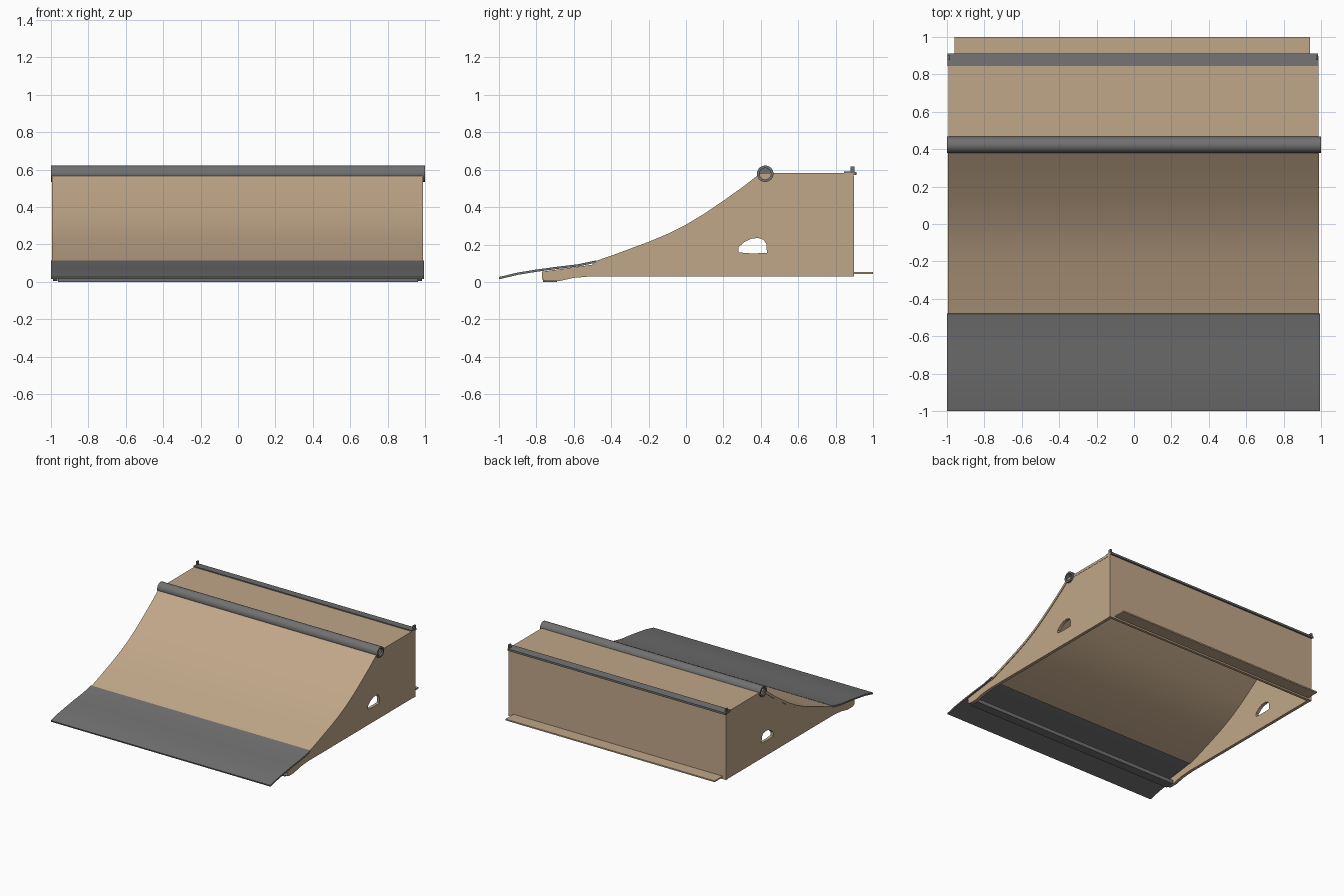
import bpy, bmesh, math

if "Cube" in bpy.data.objects:
    bpy.data.objects.remove(bpy.data.objects["Cube"])


def material(name, rgb):
    m = bpy.data.materials.new(name)
    m.diffuse_color = (*rgb, 1)
    m.use_nodes = True
    m.node_tree.nodes["Principled BSDF"].inputs["Base Color"].default_value = m.diffuse_color
    return m


WOOD = material("tan plywood", (0.53, 0.385, 0.25))
STEEL = material("grey steel", (0.165, 0.165, 0.165))


def finish(ob, mat):
    ob.data.materials.clear()
    ob.data.materials.append(mat)
    bpy.ops.object.select_all(action='DESELECT')
    ob.select_set(True)
    bpy.context.view_layer.objects.active = ob
    bpy.ops.object.shade_smooth_by_angle(angle=math.radians(30))


def prism(name, loops, x0, x1, mat):
    """Extrude closed (y, z) loops along x; inner loops become holes."""
    cu = bpy.data.curves.new(name, 'CURVE')
    cu.dimensions = '2D'
    cu.fill_mode = 'BOTH'
    cu.extrude = (x1 - x0) / 2
    for pts in loops:
        s = cu.splines.new('POLY')
        s.points.add(len(pts) - 1)
        for p, (y, z) in zip(s.points, pts):
            p.co = (y, z, 0, 1)
        s.use_cyclic_u = True
    tmp = bpy.data.objects.new(name + "_outline", cu)
    bpy.context.collection.objects.link(tmp)
    bpy.context.view_layer.update()
    dg = bpy.context.evaluated_depsgraph_get()
    me = bpy.data.meshes.new_from_object(tmp.evaluated_get(dg))
    bpy.data.objects.remove(tmp)
    bm = bmesh.new()
    bm.from_mesh(me)
    bmesh.ops.remove_doubles(bm, verts=bm.verts, dist=1e-5)
    for v in bm.verts:                      # (y, z, x) -> (x, y, z)
        y, z, x = v.co
        v.co = (x + (x0 + x1) / 2, y, z)
    bmesh.ops.recalc_face_normals(bm, faces=bm.faces)
    bm.to_mesh(me)
    bm.free()
    ob = bpy.data.objects.new(name, me)
    bpy.context.collection.objects.link(ob)
    finish(ob, mat)
    return ob


def rect(y0, y1, z0, z1):
    return [(y0, z0), (y1, z0), (y1, z1), (y0, z1)]


def sheet(top, t):
    """Closed outline of a bent sheet below its top line."""
    low = []
    for i, (y, z) in enumerate(top):
        a, b = top[max(i - 1, 0)], top[min(i + 1, len(top) - 1)]
        dy, dz = b[0] - a[0], b[1] - a[1]
        n = math.hypot(dy, dz)
        low.append((y + dz / n * t, z - dy / n * t))
    return top + low[::-1]


# Riding surface and entry plate
ramp = [(-0.50, 0.106), (-0.4, 0.14), (-0.3, 0.177), (-0.2, 0.214), (-0.1, 0.256),
        (0.0, 0.306), (0.1, 0.366), (0.2, 0.434), (0.3, 0.505), (0.4, 0.582)]
plate = [(-1.0, 0.026), (-0.9, 0.05), (-0.8, 0.066), (-0.7, 0.08),
         (-0.58, 0.094), (-0.48, 0.115)]
prism("ramp_surface", [sheet(ramp, 0.02)], -0.995, 0.99, WOOD)
prism("entry_plate", [sheet(plate, 0.012)], -1.0, 0.995, STEEL)

# Side panels with rounded hand holes
side = [(0.89, 0.03), (-0.5, 0.03), (-0.6, 0.022), (-0.68, 0.004), (-0.75, 0.004),
        (-0.77, 0.015), (-0.77, 0.055), (-0.6, 0.078), (-0.5, 0.092)]
side += [(y, z - 0.015) for y, z in ramp[1:]] + [(0.42, 0.57), (0.89, 0.57)]
hole = [(0.28, 0.158), (0.28, 0.185), (0.31, 0.212), (0.345, 0.23), (0.385, 0.235),
        (0.415, 0.225), (0.43, 0.2), (0.432, 0.155), (0.35, 0.152)]
for name, x in (("left", -0.99), ("right", 0.96)):
    prism(name + "_side_panel", [side, hole], x, x + 0.025, WOOD)

# Deck, back panel and rear foot flange
prism("deck", [rect(0.40, 0.895, 0.562, 0.583)], -0.992, 0.987, WOOD)
prism("back_panel", [rect(0.875, 0.897, 0.03, 0.565)], -0.992, 0.987, WOOD)
prism("rear_flange", [rect(0.89, 1.0, 0.043, 0.054)], -0.96, 0.94, WOOD)

# Steel cross bar under the entry plate
prism("toe_bar", [rect(-0.765, -0.69, 0.0, 0.03)], -0.962, 0.962, STEEL)

# Rear deck edging with end stubs
prism("deck_edging", [[(0.845, 0.578), (0.912, 0.570), (0.912, 0.586), (0.845, 0.591)]],
      -0.998, 0.985, STEEL)
for name, x in (("left", -0.998), ("right", 0.972)):
    prism(name + "_edging_stub", [rect(0.878, 0.9, 0.585, 0.616)], x, x + 0.013, STEEL)

# Hollow-ended coping pipe, turned around the x axis
N = 32
profile = [(-0.93, 0.0), (-0.93, 0.03), (-1.0, 0.03), (-1.0, 0.044),
           (1.0, 0.044), (1.0, 0.03), (0.93, 0.03), (0.93, 0.0)]
bm = bmesh.new()
rings = [[bm.verts.new((x, 0.423 + r * math.cos(2 * math.pi * k / N),
                        0.578 + r * math.sin(2 * math.pi * k / N))) for k in range(N)]
         for x, r in profile]
for a, b in zip(rings, rings[1:]):
    for k in range(N):
        j = (k + 1) % N
        bm.faces.new((a[k], a[j], b[j], b[k]))
bmesh.ops.remove_doubles(bm, verts=bm.verts, dist=1e-5)
bmesh.ops.recalc_face_normals(bm, faces=bm.faces)
me = bpy.data.meshes.new("coping_pipe")
bm.to_mesh(me)
bm.free()
pipe = bpy.data.objects.new("coping_pipe", me)
bpy.context.collection.objects.link(pipe)
finish(pipe, STEEL)
